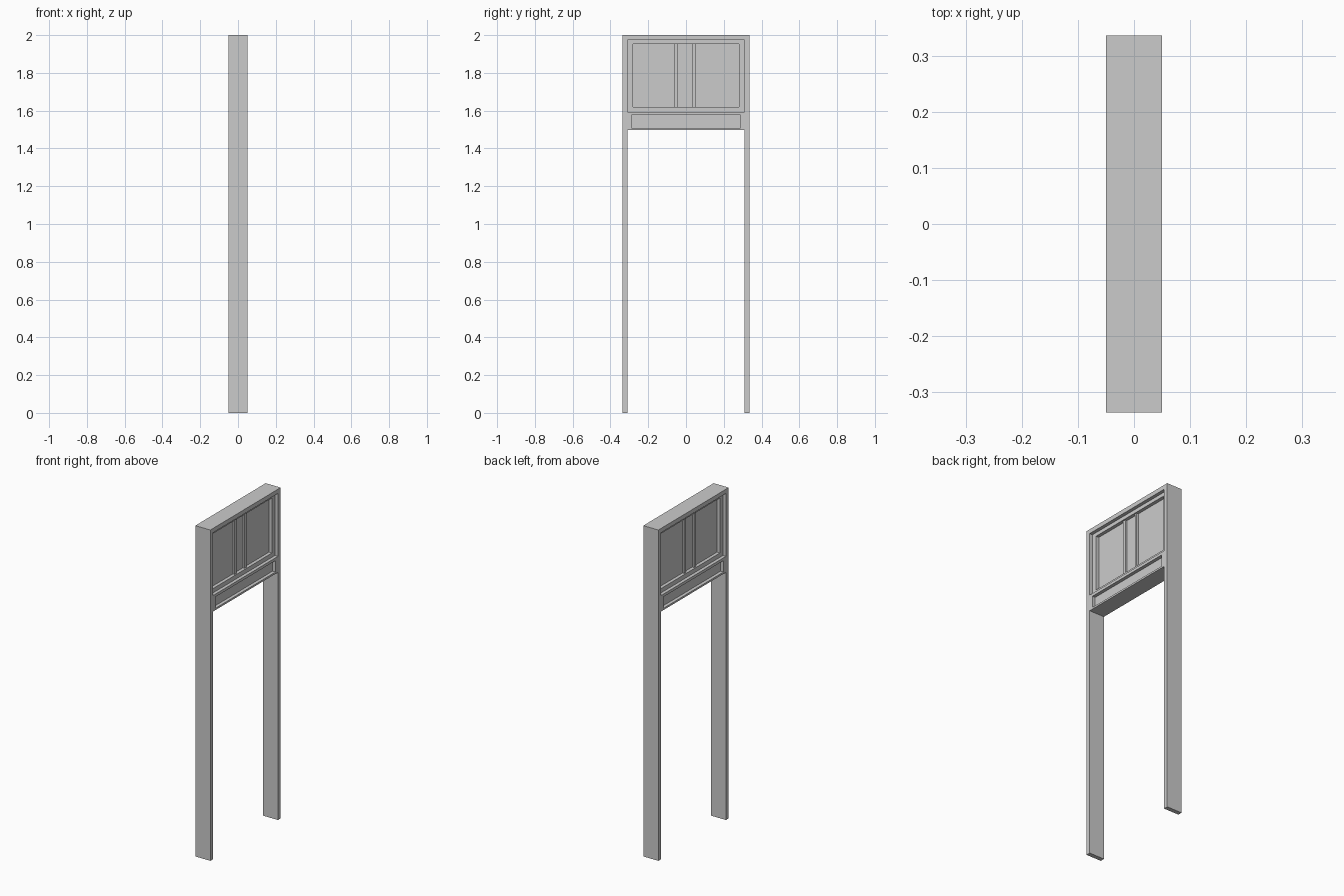
import bpy
from math import radians
from mathutils import Matrix

if "Cube" in bpy.data.objects:
    bpy.data.objects.remove(bpy.data.objects["Cube"])

# Maps a flat (across, up) outline to world (y, z), with thickness along x
STAND = Matrix.Rotation(radians(90), 4, 'Z') @ Matrix.Rotation(radians(90), 4, 'X')


def rect(y0, y1, z0, z1):
    return [(y0, z0), (y1, z0), (y1, z1), (y0, z1)]


def slab(name, half_depth, *outlines):
    """Extruded flat shape: first outline is the edge, the rest are holes."""
    curve = bpy.data.curves.new(name + "_outline", 'CURVE')
    curve.dimensions = '2D'
    curve.fill_mode = 'BOTH'
    curve.extrude = half_depth
    for points in outlines:
        spline = curve.splines.new('POLY')
        spline.points.add(len(points) - 1)
        for p, (y, z) in zip(spline.points, points):
            p.co = (y, z, 0, 1)
        spline.use_cyclic_u = True
    temp = bpy.data.objects.new(name + "_temp", curve)
    bpy.context.collection.objects.link(temp)
    bpy.context.view_layer.update()
    mesh = bpy.data.meshes.new_from_object(
        temp.evaluated_get(bpy.context.evaluated_depsgraph_get()))
    bpy.data.objects.remove(temp)
    mesh.transform(STAND)
    mesh.shade_flat()
    obj = bpy.data.objects.new(name, mesh)
    bpy.context.collection.objects.link(obj)
    return obj


W, J = 0.336, 0.31          # outer half width, inside face of the posts
WINDOW = rect(-J, J, 1.594, 1.974)
PANE = rect(-0.281, 0.281, 1.62, 1.952)
PANEL = rect(-0.288, 0.288, 1.508, 1.577)

# Door frame: two posts, head and transom rail, open for window and panel
slab("door_frame", 0.05,
     [(-W, 0), (-J, 0), (-J, 1.497), (J, 1.497), (J, 0), (W, 0), (W, 2), (-W, 2)],
     WINDOW, PANEL)

# Recessed panel in the transom rail
slab("transom_panel", 0.03, PANEL)

# Window sash, glazing and the two upright bars
slab("window_sash", 0.03, WINDOW, PANE)
slab("window_glass", 0.01, PANE)
for side, y0, y1 in (("left", -0.064, -0.046), ("right", 0.033, 0.049)):
    slab(side + "_glazing_bar", 0.022, rect(y0, y1, 1.62, 1.952))
